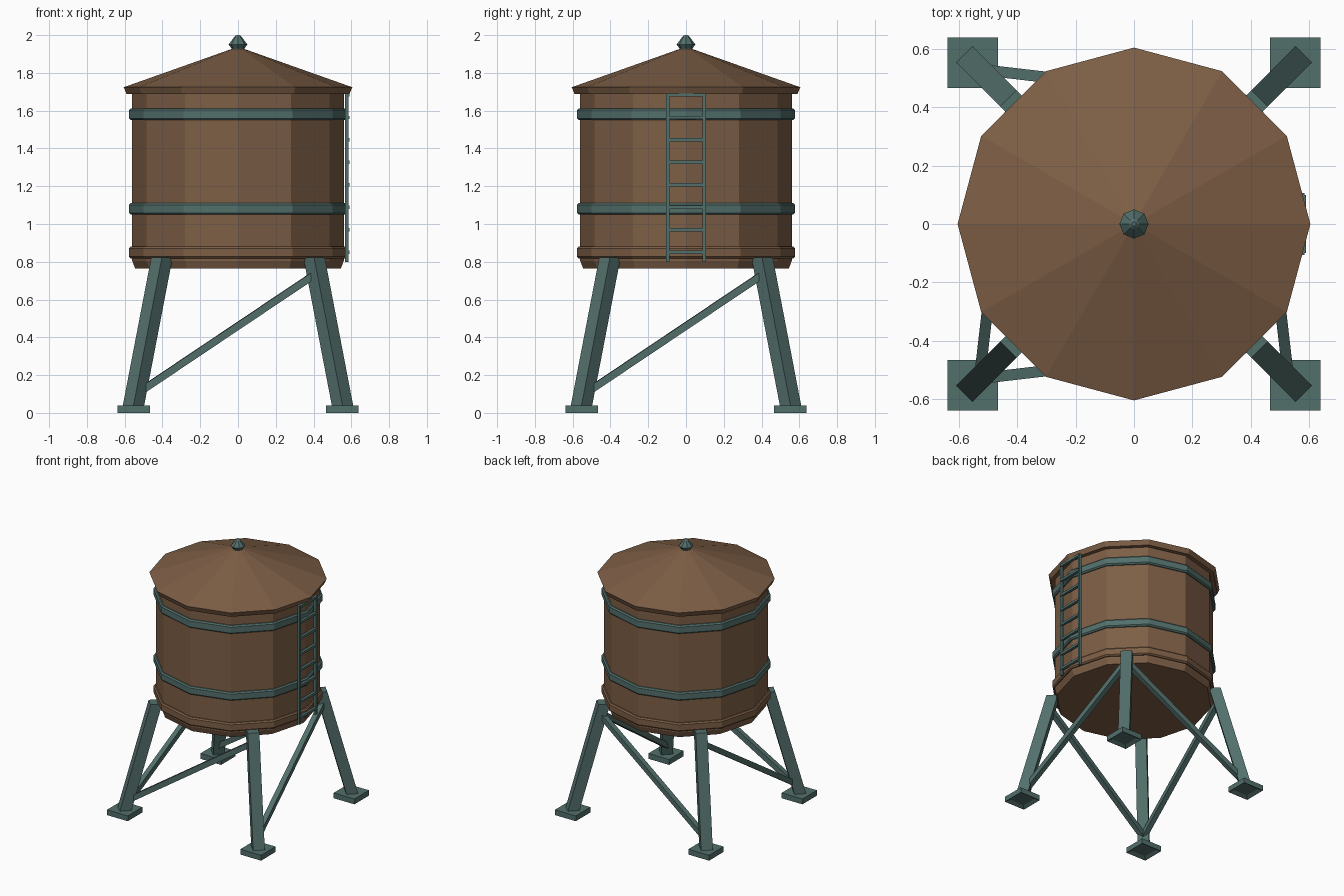
import bpy, bmesh, math
from mathutils import Vector

if "Cube" in bpy.data.objects:
    bpy.data.objects.remove(bpy.data.objects["Cube"])


def material(name, rgb):
    m = bpy.data.materials.new(name)
    m.diffuse_color = (*rgb, 1)
    m.use_nodes = True
    m.node_tree.nodes["Principled BSDF"].inputs["Base Color"].default_value = m.diffuse_color
    return m


WOOD = material("brown wood", (0.205, 0.112, 0.060))
STEEL = material("green grey steel", (0.085, 0.160, 0.148))


def finish(name, bm, mat):
    bmesh.ops.recalc_face_normals(bm, faces=bm.faces[:])
    mesh = bpy.data.meshes.new(name)
    bm.to_mesh(mesh)
    bm.free()
    mesh.materials.append(mat)
    ob = bpy.data.objects.new(name, mesh)
    bpy.context.collection.objects.link(ob)
    return ob


def lathe(name, profile, sides, mat, closed=False):
    """Turn (radius, z) points about z; closed makes a hoop, otherwise ends are capped."""
    bm = bmesh.new()
    rings = [[bm.verts.new((r * math.cos(2 * math.pi * i / sides),
                            r * math.sin(2 * math.pi * i / sides), z))
              for i in range(sides)] for r, z in profile]
    pairs = list(zip(rings, rings[1:]))
    if closed:
        pairs.append((rings[-1], rings[0]))
    else:
        bm.faces.new(rings[0])
        bm.faces.new(rings[-1])
    for a, b in pairs:
        for i in range(sides):
            j = (i + 1) % sides
            bm.faces.new((a[i], a[j], b[j], b[i]))
    bmesh.ops.remove_doubles(bm, verts=bm.verts[:], dist=1e-5)
    return finish(name, bm, mat)


def beam(name, p, q, u, v, mat):
    """Bar from p to q; u and v are the half-width vectors of its section."""
    bm = bmesh.new()
    p, q, u, v = map(Vector, (p, q, u, v))
    ends = [[bm.verts.new(c + a * u + b * v)
             for a, b in ((-1, -1), (1, -1), (1, 1), (-1, 1))] for c in (p, q)]
    bm.faces.new(ends[0])
    bm.faces.new(ends[1])
    for i in range(4):
        j = (i + 1) % 4
        bm.faces.new((ends[0][i], ends[0][j], ends[1][j], ends[1][i]))
    return finish(name, bm, mat)


# Tank body, roof and finial
lathe("tank", [(0.545, 0.765), (0.56, 0.805), (0.56, 1.70)], 12, WOOD)
lathe("roof", [(0.59, 1.688), (0.605, 1.724), (0.004, 1.937)], 12, WOOD)
lathe("finial", [(0.032, 1.915), (0.036, 1.932), (0.05, 1.95), (0.018, 1.992), (0.008, 2.0)],
      8, STEEL)


# Hoops around the tank
def hoop(name, z0, z1, mat):
    c = 0.009
    lathe(name, [(0.55, z0), (0.568, z0), (0.577, z0 + c), (0.577, z1 - c),
                 (0.568, z1), (0.55, z1)], 12, mat, closed=True)


hoop("base_hoop", 0.818, 0.88, WOOD)
hoop("lower_hoop", 1.05, 1.11, STEEL)
hoop("upper_hoop", 1.55, 1.612, STEEL)

# Legs and feet
for sx, sy, label in ((-1, -1, "front_left"), (1, -1, "front_right"),
                      (-1, 1, "back_left"), (1, 1, "back_right")):
    out = Vector((sx, sy, 0)).normalized() * 0.04
    side = Vector((-sy, sx, 0)).normalized() * 0.04
    beam(label + "_leg", (0.555 * sx, 0.555 * sy, 0.03), (0.403 * sx, 0.403 * sy, 0.822),
         out, side, STEEL)
    foot = beam(label + "_foot", (0.553 * sx, 0.553 * sy, 0), (0.553 * sx, 0.553 * sy, 0.04),
                (0.086, 0, 0), (0, 0.086, 0), STEEL)
    # recessed underside
    bm = bmesh.new()
    bm.from_mesh(foot.data)
    bottom = min(bm.faces, key=lambda f: f.calc_center_median().z)
    bmesh.ops.inset_individual(bm, faces=[bottom], thickness=0.036)
    bmesh.ops.translate(bm, verts=bottom.verts[:], vec=(0, 0, 0.015))
    bm.to_mesh(foot.data)
    bm.free()

# Diagonal braces, one per side, each low at the -x or -y end
low, high = (0.53, 0.105), (0.42, 0.742)
for s, fb, lr in ((-1, "front", "left"), (1, "back", "right")):
    for name, swap in ((fb + "_brace", False), (lr + "_brace", True)):
        p = Vector((-low[0], s * low[0], low[1]))
        q = Vector((high[0], s * high[0], high[1]))
        if swap:
            p, q = Vector((p.y, p.x, p.z)), Vector((q.y, q.x, q.z))
        d = (q - p).normalized()
        u = d.cross(Vector((0, 0, 1))).normalized()
        beam(name, p, q, u * 0.019, u.cross(d) * 0.019, STEEL)

# Ladder on the right side
for y, label in ((-0.097, "front"), (0.097, "back")):
    beam("ladder_rail_" + label, (0.575, y, 0.80), (0.575, y, 1.692),
         (0.009, 0, 0), (0, 0.009, 0), STEEL)
for i in range(8):
    z = 0.85 + 0.119 * i
    beam(f"ladder_rung_{i + 1}", (0.58, -0.1, z), (0.58, 0.1, z),
         (0.01, 0, 0), (0, 0, 0.009), STEEL)
